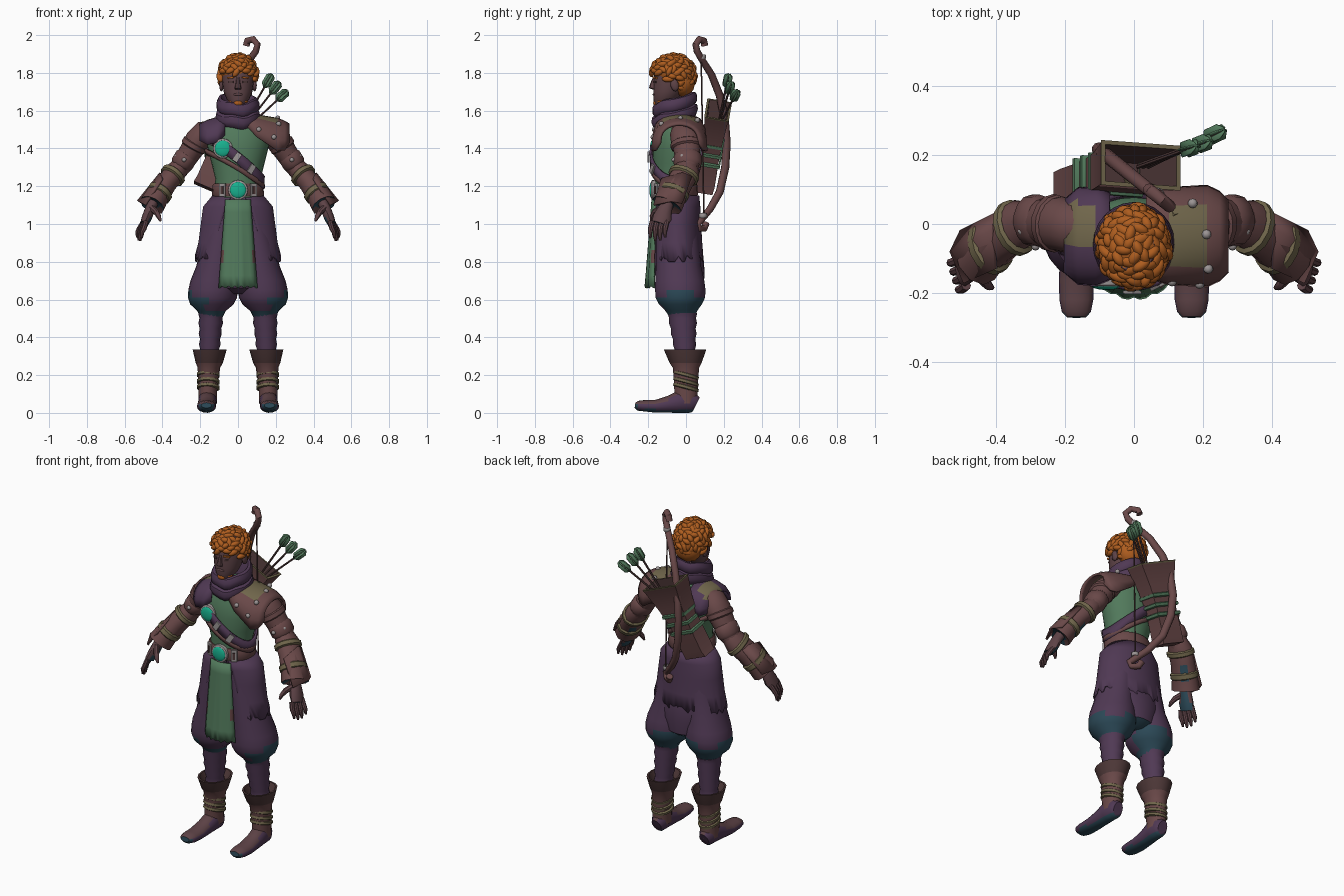
import bpy, bmesh, random
from math import sin, cos, pi, sqrt
from mathutils import Vector, Matrix, Euler

random.seed(4)
old = bpy.data.objects.get("Cube")
if old:
    bpy.data.objects.remove(old)
X, Y, Z = Vector((1, 0, 0)), Vector((0, 1, 0)), Vector((0, 0, 1))

# Materials, sRGB hex turned linear
MATS = {}
for mname, hexcol in dict(leather="694848", dark_leather="4e3838", purple="503954", green="527a5c",
                          deep_teal="2b4856", orange_hair="ae5d1f", umber="5e4347", gem="18b08e",
                          olive="70664b", dark_green="41604d").items():
    rgb = [int(hexcol[i:i + 2], 16) / 255 for i in (0, 2, 4)]
    MATS[mname] = [((c + 0.055) / 1.055) ** 2.4 for c in rgb] + [1]
MATS["silver"] = [.33, .30, .30, 1]
MATS.pop("dark_green")
for mname, col in MATS.items():
    m = bpy.data.materials.new(mname)
    m.use_nodes = True
    m.diffuse_color = col
    bsdf = m.node_tree.nodes["Principled BSDF"]
    bsdf.inputs["Base Color"].default_value = col
    bsdf.inputs["Roughness"].default_value = 0.8
    MATS[mname] = m


def finish(name, bm, mats, thick=0):
    bmesh.ops.recalc_face_normals(bm, faces=bm.faces)
    me = bpy.data.meshes.new(name)
    bm.to_mesh(me)
    bm.free()
    for m in mats:
        me.materials.append(MATS[m])
    me.shade_smooth()
    me.set_sharp_from_angle(angle=.75)
    ob = bpy.data.objects.new(name, me)
    bpy.context.collection.objects.link(ob)
    if thick:
        mod = ob.modifiers.new("thickness", "SOLIDIFY")
        mod.thickness, mod.offset = thick, 0
    return ob


def paint(ob, mat, rule):
    ob.data.materials.append(MATS[mat])
    for p in ob.data.polygons:
        if rule(p.center, p.normal):
            p.material_index = len(ob.data.materials) - 1


def grid(name, rows, mats, seg=None, loop=False, cap=False, thick=0):
    """Skin a list of point rows; seg gives a material index per row."""
    bm = bmesh.new()
    vs = [[bm.verts.new(p) for p in row] for row in rows]
    n = len(rows[0])
    for i in range(len(vs) - 1):
        for j in range(n if loop else n - 1):
            k = (j + 1) % n
            f = bm.faces.new((vs[i][j], vs[i][k], vs[i + 1][k], vs[i + 1][j]))
            f.material_index = seg[i] if seg else 0
    if cap:
        bm.faces.new(vs[0])
        bm.faces.new(vs[-1]).material_index = seg[-1] if seg else 0
    return finish(name, bm, mats, thick)


def loft(name, rings, *mats, n=16, ref=None, cap=True, seg=None, side=1):
    """Rings are (x, y, z, a, b): level when ref is None, else square to the path."""
    pts = [Vector((side * r[0], r[1], r[2])) for r in rings]
    ph, k = (pi / 4, sqrt(2)) if n == 4 else (0, 1)
    rows, t = [], None
    for i, (c, r) in enumerate(zip(pts, rings)):
        u, v = X, Y
        if ref:
            d = (pts[min(i + 1, len(pts) - 1)] - pts[max(i - 1, 0)]).normalized()
            # a path that doubles back into an opening keeps its frame
            if t is None or d.length and d.dot(t) > -.5:
                t = d
            u = (ref - t * ref.dot(t)).normalized()
            v = t.cross(u)
        rows.append([c + u * k * r[3] * cos(ph + 2 * pi * j / n) + v * k * r[4] * sin(ph + 2 * pi * j / n)
                     for j in range(n)])
    return grid(name, rows, mats, seg, True, cap)


def tube(name, pts, r, mat, n=8, ref=Y):
    return loft(name, [(*p, r, r) for p in pts], mat, n=n, ref=ref)


def band(name, p, q, a, b, mat, n=14, ref=Y, side=1):
    p, q = Vector(p), Vector(q)
    return loft(name, [(*p.lerp(q, t), a * k, b * k) for t, k in ((0, .85), (.2, 1), (.8, 1), (1, .85))],
                mat, n=n, ref=ref, side=side, cap=False)


def box(name, loc, size, mat, rot=(0, 0, 0)):
    bm = bmesh.new()
    bmesh.ops.create_cube(bm, size=1, matrix=Matrix.LocRotScale(Vector(loc), Euler(rot), Vector(size)))
    return finish(name, bm, [mat])


def blobs(name, items, mat, sub=2):
    bm = bmesh.new()
    for loc, rot, size in items:
        bmesh.ops.create_icosphere(bm, subdivisions=sub, radius=1,
                                   matrix=Matrix.LocRotScale(Vector(loc), Euler(rot), Vector(size)))
    return finish(name, bm, [mat])


# Torso
TORSO = [(0, -.06, 1.14, .125, .105), (0, -.06, 1.24, .12, .105), (0, -.055, 1.32, .14, .118),
         (0, -.05, 1.40, .16, .125), (0, -.045, 1.48, .17, .122), (0, -.04, 1.54, .14, .10),
         (0, -.05, 1.59, .07, .07)]
loft("tunic", TORSO, "green", n=24)


def on_torso(th, z, off):
    for r, q in zip(TORSO, TORSO[1:]):
        if z <= q[2]:
            break
    t = (z - r[2]) / (q[2] - r[2])
    cy, a, b = (r[i] + (q[i] - r[i]) * t for i in (1, 3, 4))
    return Vector(((a + off) * cos(th), cy + (b + off) * sin(th), z))


def strap(name, z0, slope, w, off, mat):
    rows = [[on_torso(2 * pi * j / 40, z0 + slope * cos(2 * pi * j / 40) + dz, off) for j in range(40)]
            for dz in (-w / 2, w / 2)]
    return grid(name, rows, [mat], loop=True, thick=.012)


strap("chest_strap", 1.35, -.13, .07, .012, "purple")
strap("chest_strap_lower", 1.295, -.09, .028, .014, "leather")
for i, th in enumerate((-2.4, -1.6, -1.1)):
    p = on_torso(th, 1.35 - .13 * cos(th), .024)
    box(f"strap_buckle_{i}", p, (.03, .01, .05), "silver", (0, .6, th + pi / 2))

# Belt, gems and buckles
loft("belt", [(0, -.057, 1.145, .132, .115), (0, -.057, 1.155, .138, .12),
              (0, -.057, 1.205, .134, .118), (0, -.057, 1.215, .126, .112)], "leather", n=24)
for name, x, y, z in (("belt", 0, -.172, 1.18), ("chest", -.08, -.169, 1.40)):
    loft(name + "_gem_rim", [(x, y + .02, z, .053, .053), (x, y - .008, z, .052, .052),
                             (x, y - .012, z, .046, .046)], "silver", n=20, ref=Z)
    blobs(name + "_gem", [((x, y - .010, z), (0, 0, 0), (.043, .012, .043))], "gem", 3)
for s in (-1, 1):
    box(f"belt_plate_{s}", (s * .082, -.155, 1.18), (.035, .012, .07), "silver", (0, 0, s * .5))
    box(f"belt_plate_inset_{s}", (s * .084, -.162, 1.18), (.014, .008, .04), "dark_leather", (0, 0, s * .5))

# Coat skirt with a front opening and a torn hem that fades out at the back
rows = []
for i, (z, a, b) in enumerate(((1.15, .13, .11), (1.09, .18, .116), (1.0, .192, .12),
                               (.9, .205, .126), (.815, .224, .132))):
    g = .25 + .12 * i
    ths = [-pi / 2 + g + (2 * pi - 2 * g) * j / 60 for j in range(61)]
    rows.append([(a * cos(t), -.045 + b * sin(t), z + (random.choice((-.015, 0, .015)) if i == 4 else 0))
                 for t in ths])
grid("coat_skirt", rows, ["purple"], thick=.01)

# Hanging front cloth with folds
rows = []
for i in range(8):
    t = i / 7
    w = .065 + .035 * t
    rows.append([(w * f / 6, -.178 - .035 * t + 4 * (w * f / 6) ** 2 + .005 * t * cos(f * 2.1),
                  1.13 - .47 * t + (.012 * (f % 2) if i == 7 else 0)) for f in range(-6, 7)])
tabard = grid("front_cloth", rows, ["green"], thick=.01)
paint(tabard, "leather", lambda c, n: abs(c.x) > .076 and .78 < c.z < .9)

# Head
loft("head", [(0, -.08, 1.56, .05, .055), (0, -.105, 1.615, .05, .05), (0, -.122, 1.63, .036, .045),
              (0, -.108, 1.66, .06, .064), (0, -.095, 1.70, .076, .078), (0, -.08, 1.76, .084, .092),
              (0, -.07, 1.83, .084, .098), (0, -.07, 1.88, .06, .07)], "umber", n=20)
loft("nose", [(0, -.165, 1.775, .009, .01), (0, -.175, 1.745, .012, .014), (0, -.178, 1.72, .018, .018),
              (0, -.168, 1.712, .015, .01)], "umber", n=8)
blobs("lips", [((0, -.167, 1.686), (0, 0, 0), (.026, .01, .008))], "umber")
for s in (-1, 1):
    box(f"eye_{s}", (s * .036, -.164, 1.752), (.026, .008, .010), "dark_leather", (0, 0, s * .4))
    box(f"eyebrow_{s}", (s * .038, -.164, 1.775), (.036, .012, .009), "orange_hair", (0, s * .1, s * .4))
    blobs(f"ear_{s}", [((s * .088, -.06, 1.735), (.2, 0, 0), (.012, .022, .034))], "umber")
blobs("chin_beard", [((0, -.160, 1.640), (0, 0, 0), (.024, .014, .018))]
      + [((s * .035, -.135, 1.650), (0, 0, s * .8), (.022, .016, .010)) for s in (-1, 1)], "orange_hair")

# Curly hair: a cap covered in flat locks that follow the skull
curls = [((0, -.065, 1.812), (0, 0, 0), (.098, .112, .088)), ((0, -.015, 1.755), (0, 0, 0), (.09, .066, .085))]
for i in range(150):
    h = 1 - 1.75 * (i + .5) / 150
    r, th = sqrt(1 - h * h), i * 2.39996
    d = Vector((r * cos(th), r * sin(th), h))
    p = Vector((.096 * d.x, -.069 + .114 * d.y, 1.787 + .104 * d.z))
    if p.y < -.10 and p.z < 1.80 or p.z < 1.765 and p.y < -.05:
        continue
    turn = d.to_track_quat('Z', 'Y').to_matrix() @ Matrix.Rotation(random.uniform(0, pi), 3, 'Z')
    curls.append((p, turn.to_euler(), (random.uniform(.024, .034), .016, random.uniform(.010, .022))))
blobs("curly_hair", curls, "orange_hair")

# Scarf, dropping towards the chin
scarf = loft("scarf", [(0, -.06, z, r, r * 1.04) for z, r in (
    (1.525, .085), (1.54, .108), (1.57, .119), (1.595, .114), (1.602, .102), (1.615, .113),
    (1.645, .114), (1.665, .104), (1.668, .09), (1.64, .075), (1.58, .06))], "purple", n=24, cap=False)
for v in scarf.data.vertices:
    v.co.z += .28 * (v.co.y + .06) + .006 * sin(50 * v.co.x + 20 * v.co.y)


# Shoulder plates: arches running outwards, with a faded strip on top
def arch(name, slices, mat, s, y0):
    rows = [[(s * x, -.035 + b * cos(pi * j / 14), z + h * sin(pi * j / 14) ** .7) for j in range(15)]
            for x, z, h, b in slices]
    ob = grid(name, rows, [mat], thick=.014)
    paint(ob, "olive", lambda c, n: y0 < c.y < .055 and .1 < abs(c.x) < .2)


arch("shoulder_plate", [(.035, 1.53, .045, .115), (.10, 1.46, .113, .135), (.21, 1.385, .17, .142),
                        (.245, 1.39, .15, .125), (.27, 1.43, .095, .10)], "leather", 1, -.11)
arch("shoulder_cloth", [(.07, 1.47, .10, .12), (.11, 1.43, .13, .138), (.16, 1.42, .125, .135),
                        (.20, 1.44, .085, .10)], "purple", -1, -.06)
blobs("shoulder_studs", [((x, y, z), (0, 0, 0), (.014,) * 3) for x, y, z in (
    (.11, -.167, 1.50), (.19, -.174, 1.46), (.215, -.13, 1.53), (.21, -.03, 1.56), (.17, .06, 1.55))], "silver")

# Arms and hands
for s, side in ((1, "left"), (-1, "right")):
    loft(side + "_upper_arm", [(.13, -.02, 1.49, .06, .055), (.175, -.01, 1.48, .076, .07), (.215, 0, 1.44, .08, .068),
                               (.25, .005, 1.385, .07, .06), (.30, .01, 1.31, .06, .055), (.33, 0, 1.27, .05, .05)],
         "leather", ref=Y, side=s)
    band(side + "_arm_band", (.222, 0, 1.435), (.242, .004, 1.40), .084, .07, "leather", side=s)
    band(side + "_elbow_roll", (.265, .01, 1.37), (.305, .01, 1.305), .075, .062, "leather", side=s)
    blobs(side + "_elbow_studs", [((s * .285, -.065, 1.34), (0, 0, 0), (.012,) * 3),
                                  ((s * .325, -.02, 1.36), (0, 0, 0), (.012,) * 3)], "silver")
    gauntlet = loft(side + "_gauntlet", [
        (.30, .01, 1.31, .055, .05), (.33, 0, 1.275, .074, .058), (.38, -.035, 1.215, .072, .058),
        (.43, -.075, 1.145, .078, .066), (.455, -.10, 1.10, .085, .07), (.45, -.095, 1.11, .04, .04)],
        "leather", n=10, ref=Y, side=s)
    paint(gauntlet, "deep_teal", lambda c, n: n.z < -.6 and c.z < 1.2)
    for i, (p, q) in enumerate((((.335, -.005, 1.27), (.355, -.018, 1.245)),
                                ((.405, -.057, 1.18), (.427, -.073, 1.148)))):
        band(f"{side}_gauntlet_wrap_{i}", p, q, .084, .07, "olive", side=s)
    grid(side + "_gauntlet_plate", [[(s * x, y, z) for x, y, z in row] for row in (
        ((.40, -.13, 1.24), (.41, -.02, 1.27), (.40, .03, 1.25)),
        ((.49, -.17, 1.10), (.53, -.08, 1.12), (.50, -.02, 1.11)))], ["leather"], thick=.012)
    palm = loft(side + "_palm", [(.44, -.09, 1.13, .03, .028), (.465, -.11, 1.08, .038, .028),
                                 (.482, -.125, 1.035, .05, .028), (.497, -.14, 1.0, .044, .022)],
                "umber", n=10, ref=Y, side=s)
    paint(palm, "deep_teal", lambda c, n: n.z < -.35)
    for i in range(4):
        y, x, d = -.178 + .026 * i, .008 * i - .012, (.015, 0, .002, .018)[i]
        loft(f"{side}_finger_{i}", [(.492 + x / 2, y, 1.015, .014, .014), (.51 + x, y - .01, .975, .014, .014),
                                    (.52 + x, y - .012, .94 + d, .012, .012), (.522 + x, y - .01, .91 + d, .006, .006)],
             "umber", n=8, ref=Y, side=s)
    loft(side + "_thumb", [(.46, -.13, 1.085, .018, .018), (.435, -.165, 1.065, .016, .016),
                           (.42, -.18, 1.04, .013, .013), (.41, -.185, 1.015, .006, .006)],
         "umber", n=8, ref=X, side=s)

    # Trousers, leg wraps and boots
    trousers = loft(side + "_trouser", [
        (.14, -.02, .51, .06, .07), (.14, -.025, .54, .076, .085), (.138, -.03, .575, .115, .115),
        (.135, -.03, .61, .13, .132), (.132, -.03, .65, .131, .135), (.126, -.033, .70, .126, .131),
        (.112, -.04, .78, .108, .12), (.095, -.045, .9, .1, .115), (.06, -.05, 1.12, .075, .10)],
        "purple", n=22, side=s)
    paint(trousers, "deep_teal", lambda c, n: c.z < .54 or c.z < .60 and (abs(c.x) > .17 or c.y > -.04)
          or c.z < .64 and (c.y > .02 and abs(c.x) < .14 or abs(c.x) > .25))
    loft(side + "_leg_wrap", [(.142 + .01 * i / 8, -.02 + .002 * i, .53 - .028 * i, .069 - .002 * i - .006 * (i % 2),
                               .08 - .003 * i - .006 * (i % 2)) for i in range(9)], "purple", side=s)
    loft(side + "_boot", [(.16, .0, .05, .05, .058), (.16, 0, .12, .05, .062), (.157, 0, .18, .054, .064),
                          (.154, 0, .24, .06, .07), (.152, -.002, .265, .072, .085), (.15, -.005, .335, .09, .112),
                          (.15, -.005, .335, .08, .10), (.15, -.005, .29, .06, .075)],
         "leather", "dark_leather", side=s, seg=[0, 0, 0, 0, 1, 1, 1], cap=False)
    for i, z in enumerate((.135, .165, .20)):
        band(f"{side}_boot_wrap_{i}", (.158, -.003, z - .011), (.157, .003, z + .011), .069, .061, "olive", side=s)
    foot = loft(side + "_foot", [(.16, .055, .045, .03, .04), (.16, .035, .055, .045, .055), (.162, -.03, .06, .049, .06),
                                 (.165, -.09, .045, .048, .045), (.167, -.16, .035, .051, .034),
                                 (.167, -.22, .036, .049, .032), (.167, -.255, .038, .042, .026),
                                 (.167, -.27, .04, .028, .014)], "purple", ref=X, side=s)
    for v in foot.data.vertices:
        v.co.z = max(v.co.z, 0 if v.co.y > -.2 else .008)
    paint(foot, "umber", lambda c, n: n.z > .6)
    paint(foot, "deep_teal", lambda c, n: c.z < .018 or n.y < -.3 and c.z < .045)

# Seat joining the trouser legs, flush with the back of the coat
seat = loft("trouser_seat", [(0, -.03, .63, .06, .08), (0, -.03, .66, .13, .122), (0, -.033, .74, .17, .132),
                             (0, -.037, .82, .18, .130), (0, -.045, .92, .17, .118), (0, -.05, 1.1, .14, .105)],
            "purple", n=24)
paint(seat, "deep_teal", lambda c, n: c.z < .67 and c.y > -.06)

# Quiver, open at the top
q0, q1 = Vector((-.165, .10, 1.19)), Vector((.02, .17, 1.605))
QUIVER = ((0, .075, .045), (.08, .07, .05), (.45, .07, .048), (.7, .088, .054), (.98, .122, .062),
          (1, .126, .066), (1.001, .112, .054), (.6, .07, .038))
loft("quiver", [(*q0.lerp(q1, t), a, b) for t, a, b in QUIVER], "leather", "olive", "dark_leather",
     n=4, ref=X, seg=[0, 0, 0, 0, 1, 1, 2])
for i, t in enumerate((.36, .48, .6)):
    band(f"quiver_wrap_{i}", q0.lerp(q1, t - .028), q0.lerp(q1, t + .028), .084, .06, "green", n=4, ref=X)
tube("quiver_cord", [(.12, .02, 1.56), (.06, .1, 1.5), (-.02, .13, 1.42)], .014, "olive")

# Arrows with fletching
for i, tip in enumerate(((.175, .225, 1.785), (.215, .24, 1.745), (.255, .27, 1.70))):
    tip, root = Vector(tip), Vector((.01 + .015 * i, .165, 1.50))
    tube(f"arrow_shaft_{i}", [root, tip], .006, "dark_leather", n=6)
    d = (tip - root).normalized()
    e = d.cross(Y).normalized()
    for k in range(3):
        w = (Matrix.Rotation(k * pi / 3, 3, d) @ e) * .025
        rows = [[tip + d * a - w * f, tip + d * a + w * f] for a, f in ((-.075, .2), (-.055, 1), (-.005, 1), (.01, .4))]
        grid(f"arrow_feather_{i}_{k}", rows, ["green"], thick=.004)

# Bow with curled tips, and its string
BOW = ((.2, 1.945), (.17, 1.97), (0, 1.978), (-.13, 1.95), (-.08, 1.915), (.1, 1.87), (.45, 1.79), (.75, 1.68),
       (.93, 1.56), (1, 1.43), (.95, 1.30), (.75, 1.17), (.4, 1.08), (.12, 1.03), (-.05, 1.0), (0, .975), (.18, .977),
       (.25, 1.005))
loft("bow", [(.08 - .18 * u, .07 + .145 * u, z, .018 + .003 * max(u, 0), .018 + .005 * max(u, 0)) for u, z in BOW],
     "leather", n=10, ref=Vector((.145, .18, 0)))
tube("bow_string", [(.07, .08, 1.9), (.07, .095, 1.04)], .004, "dark_leather", n=6)
for i, (z, y) in enumerate(((1.885, .085), (1.045, .09))):
    band(f"bow_tip_binding_{i}", (.068, y, z - .012), (.068, y, z + .012), .021, .021, "silver", n=10)
